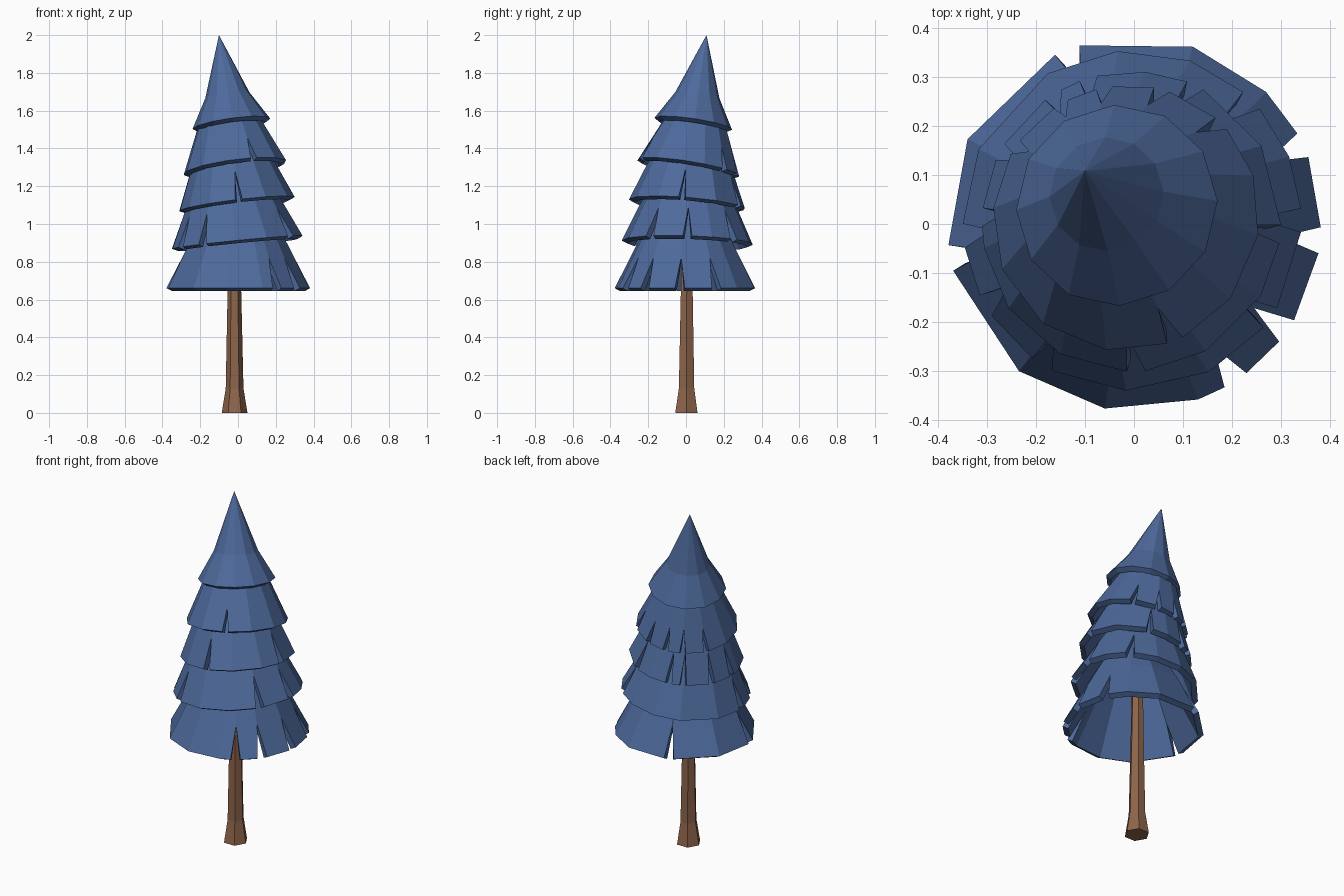
import bpy, bmesh, math
from mathutils import Vector

if "Cube" in bpy.data.objects:
    bpy.data.objects.remove(bpy.data.objects["Cube"])


def material(name, rgb):
    m = bpy.data.materials.new(name)
    m.diffuse_color = (*rgb, 1)
    m.use_nodes = True
    m.node_tree.nodes["Principled BSDF"].inputs["Base Color"].default_value = m.diffuse_color
    return m


blue = material("needle_blue", (0.075, 0.143, 0.33))
brown = material("bark_brown", (0.27, 0.13, 0.07))


def finish(bm, name, mat):
    me = bpy.data.meshes.new(name)
    bm.to_mesh(me)
    bm.free()
    me.materials.append(mat)
    ob = bpy.data.objects.new(name, me)
    bpy.context.collection.objects.link(ob)
    return ob


# Trunk: six-sided, flared at the foot
bm = bmesh.new()
rings = []
for z, r, x, y in [(0, 0.068, -0.018, 0.002), (0.13, 0.047, -0.018, 0.003),
                   (0.65, 0.036, -0.019, 0.004), (1.0, 0.03, -0.02, 0.005)]:
    rings.append([bm.verts.new((x + r * math.cos(k * math.pi / 3),
                                y + r * math.sin(k * math.pi / 3), z)) for k in range(6)])
for a, b in zip(rings, rings[1:]):
    for k in range(6):
        j = (k + 1) % 6
        bm.faces.new((a[k], a[j], b[j], b[k]))
bm.faces.new(rings[0][::-1])
bm.faces.new(rings[-1])
finish(bm, "trunk", brown)


# Branch tier: tilted conical skirt with wedge slits torn into its rim
def tier(name, centre, tilt, profile, plain, slits, half=3.5, slit_top=0.68):
    r0, r1, h1, h2 = profile
    rot = Vector((0, 0, 1)).rotation_difference(Vector((tilt[0], tilt[1], 1)))
    bm = bmesh.new()

    def vert(deg, r, h):
        a = math.radians(deg)
        p = Vector((r * math.cos(a), r * math.sin(a), h))
        return bm.verts.new(rot @ p + Vector(centre))

    apex = vert(0, 0, h2)
    cols = []  # each column: left rim, right rim, slit top or None, mid vertex
    for deg, cut in sorted([(a % 360, False) for a in plain] + [(a % 360, True) for a in slits]):
        mid = vert(deg, r1, h1)
        if cut:
            top = vert(deg, r0 + (r1 - r0) * slit_top, h1 * slit_top)
            cols.append((vert(deg - half, r0, 0), vert(deg + half, r0, 0), top, mid))
        else:
            v = vert(deg, r0, 0)
            cols.append((v, v, None, mid))
    for i, a in enumerate(cols):
        b = cols[(i + 1) % len(cols)]
        loop = [a[1], b[0], b[2], b[3], a[3], a[2]]
        bm.faces.new([v for v in loop if v])
        bm.faces.new((a[3], b[3], apex))
    ob = finish(bm, name, blue)
    mod = ob.modifiers.new("thickness", 'SOLIDIFY')
    mod.thickness = 0.033
    mod.offset = -1


tier("tier_1_bottom", (0, 0, 0.66), (0, 0), (0.382, 0.265, 0.23, 0.7),
     [71.6, 45, -70, -99, -128, 153], [111, 25, -5, -35, -57, -169.5], 4, 0.7)
tier("tier_2", (-0.004, 0.007, 0.903), (-0.1, 0.03), (0.348, 0.25, 0.21, 0.62),
     [-63, -92, 22, 70, 95, 120, 155], [-122, -150, -35, 0, 45, 185], 4, 0.75)
tier("tier_3", (-0.005, 0.005, 1.105), (-0.12, 0.08), (0.308, 0.225, 0.2, 0.58),
     [-30, -60, -118, -145, -170, 30, 85], [-88, -5, 65, 107, 122, 152, 178], 3.5, 0.8)
tier("tier_4", (-0.016, 0.012, 1.298), (-0.13, 0.16), (0.275, 0.18, 0.215, 0.58),
     [-8, -38, -98, -128, -158, 18, 175], [-68, 45, 75, 100, 120, 147], 3.5, 0.55)
tier("tier_5_top", (-0.035, 0.038, 1.53), (-0.14, 0.15), (0.208, 0.118, 0.155, 0.48),
     [2 + 30 * k for k in range(12)], [])
